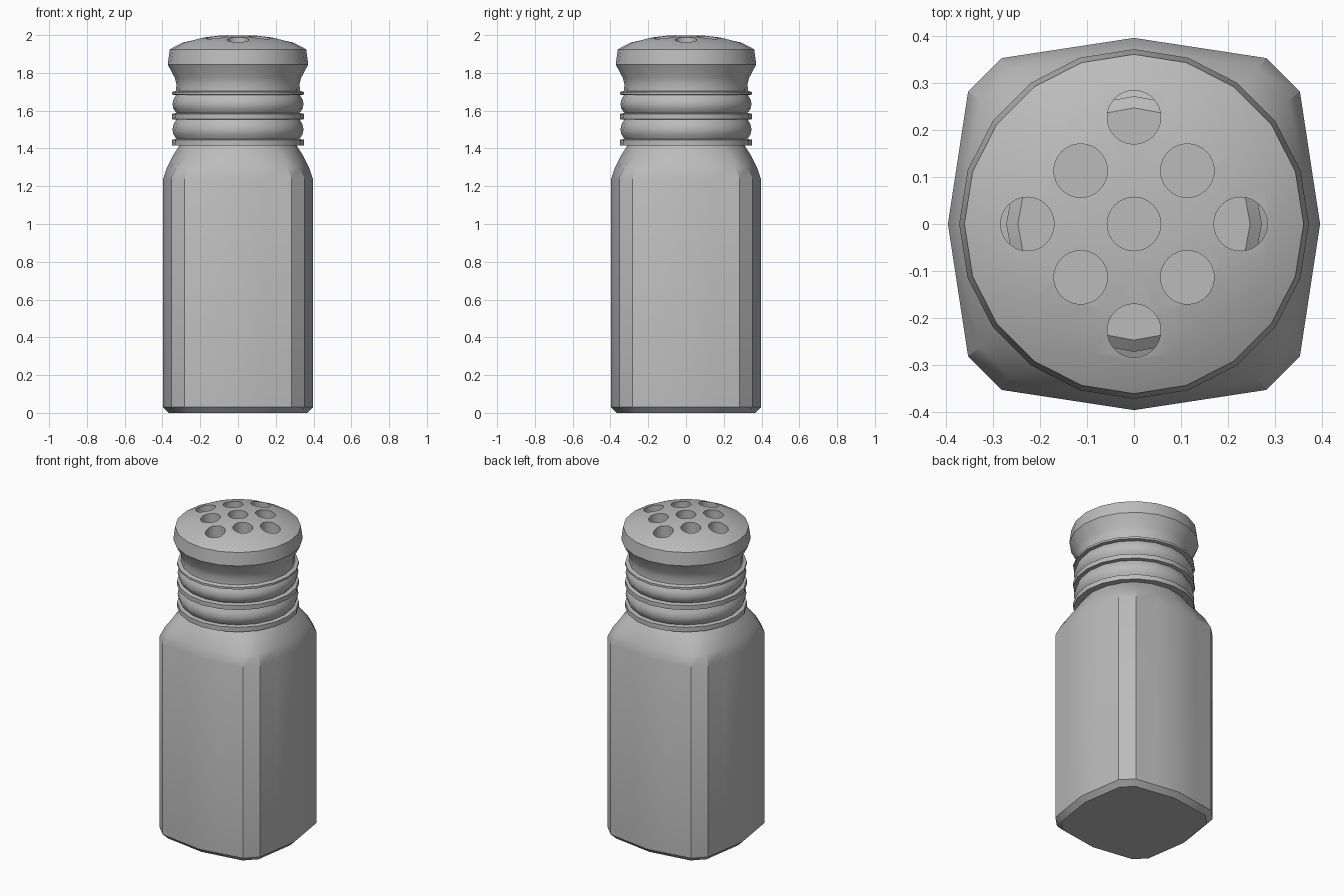
import bpy, bmesh, math
from mathutils import Vector

cube = bpy.data.objects.get("Cube")
if cube:
    bpy.data.objects.remove(cube, do_unlink=True)

grey = bpy.data.materials.new("plain grey")
grey.use_nodes = True
grey.diffuse_color = (0.5, 0.5, 0.5, 1)
grey.node_tree.nodes["Principled BSDF"].inputs["Base Color"].default_value = (0.5, 0.5, 0.5, 1)


def skin(name, rings, closed=False):
    """Join equal-length rings of points into a tube, capped or closed on itself."""
    bm = bmesh.new()
    loops = [[bm.verts.new(p) for p in ring] for ring in rings]
    n = len(loops[0])
    pairs = list(zip(loops, loops[1:]))
    if closed:
        pairs.append((loops[-1], loops[0]))
    else:
        bm.faces.new(loops[0])
        bm.faces.new(loops[-1])
    for a, b in pairs:
        for i in range(n):
            j = (i + 1) % n
            bm.faces.new((a[i], a[j], b[j], b[i]))
    bmesh.ops.recalc_face_normals(bm, faces=bm.faces)
    mesh = bpy.data.meshes.new(name)
    bm.to_mesh(mesh)
    bm.free()
    mesh.materials.append(grey)
    obj = bpy.data.objects.new(name, mesh)
    bpy.context.collection.objects.link(obj)
    return obj


def circle(r, z, n=20):
    return [(r * math.cos(math.tau * i / n), r * math.sin(math.tau * i / n), z) for i in range(n)]


def smooth(obj):
    bpy.ops.object.select_all(action='DESELECT')
    obj.select_set(True)
    bpy.context.view_layer.objects.active = obj
    bpy.ops.object.shade_smooth_by_angle(angle=math.radians(30))


# Bottle outline: bowed sides with chamfered corners, one quarter turned four times
mid, c1, c2, end = Vector((0.396, 0)), Vector((0.353, 0.282)), Vector((0.282, 0.353)), Vector((0, 0.396))
quarter = [mid, mid.lerp(c1, 0.5), c1, c2, c2.lerp(end, 0.5)]
turns = [(1, 0), (0, 1), (-1, 0), (0, -1)]
outline = [Vector((p.x * c - p.y * s, p.x * s + p.y * c)) for c, s in turns for p in quarter]


def blend(t, z, r=0.305):
    """Outline at t = 0, circle of radius r at t = 1."""
    return [(*p.lerp(p.normalized() * r, t), z) for p in outline]


# Bottle with chamfered foot, rounded shoulder and closed neck inside the cap
foot = [(*(p * 0.925), 0) for p in outline]
shoulder = [blend(t, z) for t, z in
            ((0, 0.03), (0, 1.24), (0.22, 1.3), (0.55, 1.36), (0.83, 1.4), (1, 1.425))]
neck = [blend(1, z, r) for z, r in ((1.44, 0.272), (1.78, 0.272), (1.8, 0.247))]
smooth(skin("bottle", [foot] + shoulder + neck))

# Threaded cap shell: outer profile upwards, then the hollow inside downwards
profile = [(0.35, 1.416), (0.35, 1.446), (0.326, 1.45), (0.342, 1.475), (0.347, 1.5), (0.342, 1.525),
           (0.328, 1.552), (0.35, 1.555), (0.35, 1.583), (0.326, 1.588), (0.342, 1.61), (0.347, 1.635),
           (0.342, 1.66), (0.328, 1.682), (0.35, 1.685), (0.35, 1.698), (0.328, 1.705), (0.326, 1.74),
           (0.335, 1.775), (0.372, 1.845), (0.361, 1.925), (0.29, 1.962), (0.2, 1.985), (0.1, 1.997),
           (0.01, 2.0), (0.01, 1.86), (0.285, 1.86), (0.285, 1.416)]
cap = skin("cap", [circle(r, z) for r, z in profile], closed=True)

# Pouring holes: one central, four diagonal, four outer
d, e = 0.1135, 0.227
spots = [(0, 0)] + [(x, y) for x in (-d, d) for y in (-d, d)] + [(c * e, s * e) for c, s in turns]
for x, y in spots:
    cutter = skin("hole_cutter", [[(x + px, y + py, z) for px, py, z in circle(0.057, h, 32)]
                                  for h in (1.83, 2.1)])
    cutter.hide_render = True
    mod = cap.modifiers.new("hole", 'BOOLEAN')
    mod.operation = 'DIFFERENCE'
    mod.solver = 'EXACT'
    mod.object = cutter
    bpy.context.view_layer.objects.active = cap
    bpy.ops.object.modifier_apply(modifier=mod.name)
    bpy.data.objects.remove(cutter, do_unlink=True)
smooth(cap)
